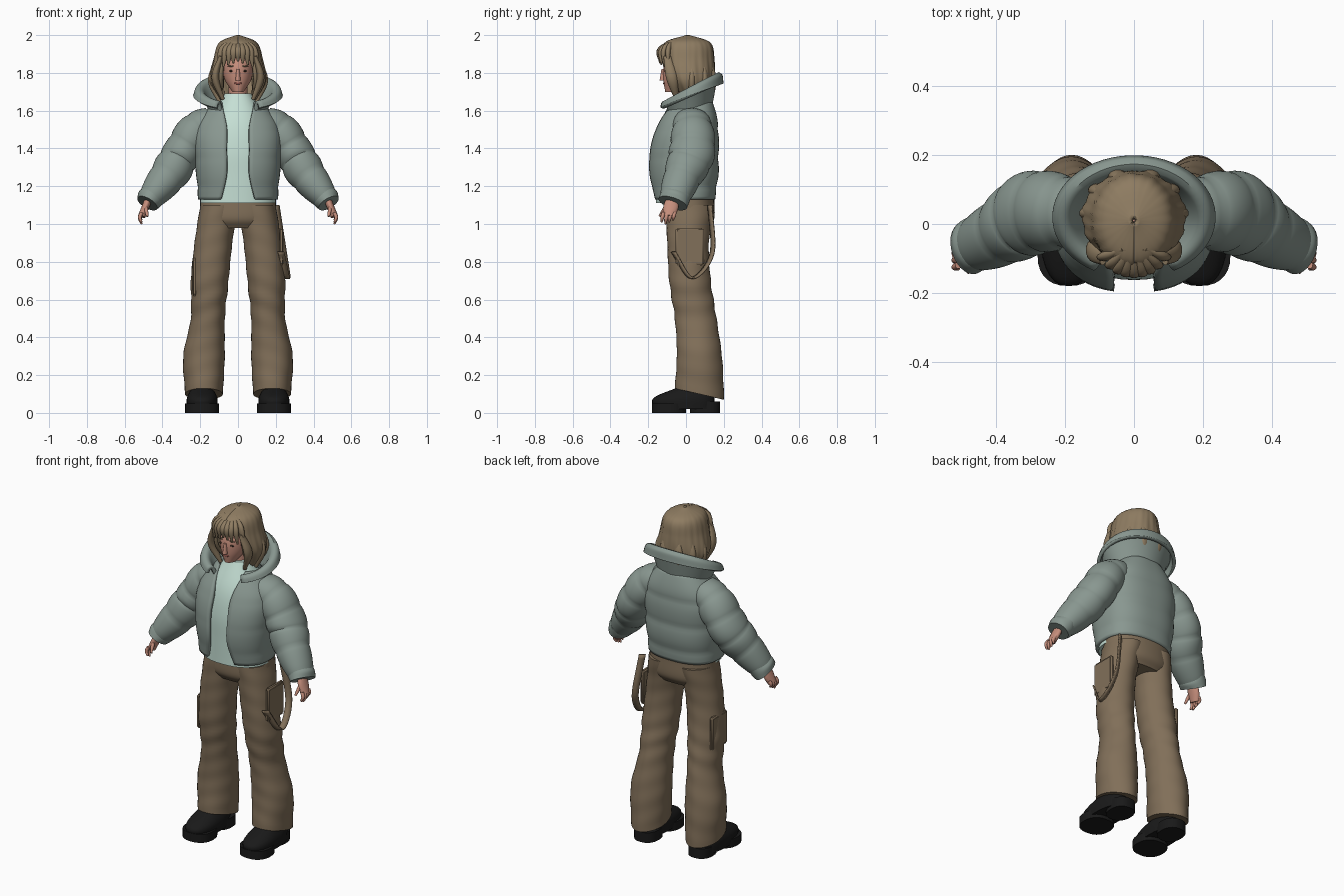
import bpy
import bmesh
from math import sin, cos, asin, pi, radians, sqrt, copysign, exp
from mathutils import Vector

cube = bpy.data.objects.get("Cube")
if cube:
    bpy.data.objects.remove(cube, do_unlink=True)


def paint(name, red, green, blue):
    material = bpy.data.materials.new(name)
    material.use_nodes = True
    material.diffuse_color = (red, green, blue, 1)
    shader = next(node for node in material.node_tree.nodes if node.type == 'BSDF_PRINCIPLED')
    shader.inputs["Base Color"].default_value = (red, green, blue, 1)
    return material


JACKET = paint("sage grey padding", .25, .31, .28)
SHIRT = paint("pale mint cotton", .56, .74, .66)
PANTS = paint("brown canvas", .22, .16, .1)
HAIR = paint("ash blond hair", .27, .2, .12)
SKIN = paint("skin", .56, .27, .2)
SHOE = paint("black leather", .01, .01, .01)
LIPS = paint("lips", .36, .11, .09)
LASHES = paint("dark lashes", .05, .03, .02)


def finish(name, bm, material, thick=0):
    mesh = bpy.data.meshes.new(name)
    bm.to_mesh(mesh)
    bm.free()
    mesh.materials.append(material)
    for polygon in mesh.polygons:
        polygon.use_smooth = True
    mesh.set_sharp_from_angle(angle=radians(50))
    part = bpy.data.objects.new(name, mesh)
    bpy.context.scene.collection.objects.link(part)
    if thick:
        shell = part.modifiers.new("thickness", 'SOLIDIFY')
        shell.thickness = thick
        shell.offset = -1


def along(values, f):
    """Smooth value at fraction f of evenly spread key values."""
    if not isinstance(values, tuple):
        return values
    last = len(values) - 1
    i = min(int(f * last), last - 1)
    t = f * last - i
    b, c = values[i], values[i + 1]
    a = values[i - 1] if i else b + b - c
    d = values[i + 2] if i + 1 < last else c + c - b
    return b + t / 2 * (c - a + t * (2 * a - 5 * b + 4 * c - d + t * (3 * (b - c) + d - a)))


def signed_power(value, power):
    return copysign(abs(value) ** power, value)


def tube(name, material, z, rx, ry, x=0, y=0, tilt=0, gap=None, sides=28, rings=24,
         follow=False, bump=None, mirror=1, power=1, thick=0):
    """Loft rings up z or along a path; a gap leaves the front open."""
    bm = bmesh.new()
    loops = []

    def centre(f):
        return Vector((along(x, f), along(y, f), along(z, f)))

    for i in range(rings + 1):
        f = i / rings
        middle, u, v = centre(f), Vector((1, 0, 0)), Vector((0, 1, 0))
        width, depth = along(rx, f), along(ry, f)
        if follow:
            tangent = centre(min(f + .01, 1)) - centre(max(f - .01, 0))
            u = v.cross(tangent).normalized()
            v = tangent.cross(u).normalized()
        start = 0
        if gap:
            start = asin(min(1, max(0, along(gap, f)) / width) ** (1 / power))
        loop = []
        for j in range(sides):
            turn = j / (sides - 1 if gap else sides)
            a = start - pi / 2 + turn * 2 * (pi - start)
            swell = bump(a, f, middle.z) if bump else 1
            point = middle + swell * (u * width * signed_power(cos(a), power)
                                      + v * depth * signed_power(sin(a), power))
            point.z += along(tilt, f) * sin(a)
            point.x *= mirror
            loop.append(bm.verts.new(point))
        loops.append(loop)
    for low, high in zip(loops, loops[1:]):
        for j in range(sides - 1 if gap else sides):
            k = (j + 1) % sides
            bm.faces.new((low[j], low[k], high[k], high[j]))
    if not gap:
        bm.faces.new(loops[0])
        bm.faces.new(loops[-1])
        bmesh.ops.recalc_face_normals(bm, faces=bm.faces)
    finish(name, bm, material, thick)


def blob(name, material, location, scale):
    bm = bmesh.new()
    bmesh.ops.create_uvsphere(bm, u_segments=16, v_segments=10, radius=1)
    bmesh.ops.scale(bm, vec=scale, verts=bm.verts)
    bmesh.ops.translate(bm, vec=location, verts=bm.verts)
    finish(name, bm, material)


# Surface rules: quilting, sleeve puffs, cloth creases, hair strands
def quilt(a, f, z):
    puff = abs(sin(pi * (z - 1.2) / .15)) ** .6
    return .98 + puff * (.03 + .02 * sin(a)) + .03 * max(0, -sin(a)) ** 6


def sleeve_puff(a, f, z):
    return .96 + .07 * abs(sin(pi * f * 5)) ** .6


def crease(a, f, z):
    knee = exp(-((z - .6) * 10) ** 2)
    return 1 + (.02 * knee + .01) * sin(55 * z + 2 * cos(a)) + .01 * sin(5 * a)


def strands(a, f, z):
    return 1 + .02 * sin(11 * a + 14 * z) * (1 - f) + .01 * sin(23 * a - 9 * z)


# Padded jacket with a spread collar
tube("jacket_body", JACKET, z=(1.13, 1.65), rx=(.21, .22, .23, .22, .13), ry=(.16, .18, .18, .16, .11),
     y=(-.01, -.01, .03), gap=(.09, .06, .06, .06, .09), sides=64, rings=32,
     bump=quilt, power=.8, thick=.02)
tube("collar", JACKET, z=(1.59, 1.7, 1.67), rx=(.15, .2, .22), ry=(.12, .15, .16), y=.02,
     tilt=(.04, .08, .07), gap=(.08, .1, .11), sides=48, thick=.02)

# Shirt, neck and trouser seat
tube("shirt", SHIRT, z=(1.11, 1.69), rx=(.2, .19, .19, .15, .07), ry=(.15, .15, .15, .13, .07),
     y=(-.01, -.01, .01), sides=40, power=.9)
tube("neck", SKIN, z=(1.6, 1.8), rx=.05, ry=.05, y=.01)
tube("trouser_seat", PANTS, z=(.98, 1.03, 1.13), rx=(.17, .2, .2), ry=(.1, .13, .13), y=.02,
     sides=40, power=.9)

for side, label in ((1, "left"), (-1, "right")):
    # Sleeve and cuff
    tube(label + "_sleeve", JACKET, x=(.13, .22, .3, .36, .46), y=(.03, .03, -.06),
         z=(1.56, 1.49, 1.37, 1.27, 1.14), rx=(.07, .1, .1, .1, .07), ry=(.09, .12, .08),
         sides=36, rings=40, follow=True, bump=sleeve_puff, mirror=side)
    tube(label + "_cuff", JACKET, x=(.45, .48), y=(-.05, -.07), z=(1.16, 1.11),
         rx=(.06, .07, .06), ry=.08, follow=True, mirror=side)

    # Hand with four fingers and a thumb
    tube(label + "_palm", SKIN, x=(.47, .51), y=(-.07, -.09), z=(1.14, 1.04),
         rx=.02, ry=(.03, .04, .03), sides=16, follow=True, mirror=side)
    for i in range(4):
        y = .02 * i - .12
        tube(f"{label}_finger_{i}", SKIN, x=(.51, .52, .51), y=(y, y - .01),
             z=(1.06, 1 + .01 * abs(i - 1)), rx=(.01, .01, .005), ry=(.01, .01, .005),
             sides=10, rings=8, follow=True, mirror=side)
    tube(label + "_thumb", SKIN, x=(.49, .48), y=(-.1, -.14), z=(1.1, 1.04),
         rx=(.01, .01, .006), ry=(.01, .01, .006), sides=10, rings=8, follow=True, mirror=side)

    # Flared trouser leg, longer at the heel
    tube(label + "_trouser_leg", PANTS, x=(.18, .18, .16, .15, .13, .1), y=(.07, .07, .05, .02, .01, .02),
         z=(.1, 1.1), rx=(.1, .11, .09, .1, .1, .1), ry=(.13, .12, .11, .11, .11, .13),
         tilt=(-.03, 0, 0, 0), sides=36, rings=50, bump=crease, mirror=side)

    # Cargo pocket, thinning towards its front and back edges
    bm = bmesh.new()
    bmesh.ops.create_cube(bm, size=1)
    bmesh.ops.scale(bm, vec=(.04, .15, .2), verts=bm.verts)
    bmesh.ops.bevel(bm, geom=bm.edges[:], offset=.01, segments=3, affect='EDGES')
    for vert in bm.verts:
        vert.co.x *= 1 - 100 * vert.co.y ** 2
    bmesh.ops.translate(bm, vec=(side * .23, .02, .8 + side * .08), verts=bm.verts)
    finish(label + "_cargo_pocket", bm, PANTS)

    # Chunky shoe with a split sole
    tube(label + "_shoe_upper", SHOE, x=.19, y=(-.01, -.01, .05), z=(.02, .08, .14),
         rx=(.08, .08, .05), ry=(.16, .16, .08), power=.85, mirror=side)
    tube(label + "_front_sole", SHOE, x=.19, y=-.09, z=(0, .05), rx=.09, ry=.09,
         rings=4, power=.85, mirror=side)
    tube(label + "_heel", SHOE, x=.18, y=.1, z=(0, .06), rx=.07, ry=.08,
         rings=4, power=.85, mirror=side)

# Hanging side strap
bm = bmesh.new()
half = Vector((.016, .01, 0))
edges = []
for i in range(33):
    f = i / 32
    point = Vector((along((.2, .24, .26, .23), f), along((.13, .14, .03, -.07), f),
                    along((1.1, .84, .71, .85), f)))
    edges.append((bm.verts.new(point - half), bm.verts.new(point + half)))
for (a, b), (c, d) in zip(edges, edges[1:]):
    bm.faces.new((a, b, d, c))
finish("side_strap", bm, PANTS, thick=.008)

# Head and face
tube("head", SKIN, z=(1.7, 1.95), rx=(.03, .07, .08, .08, .06), ry=(.04, .09, .1, .1, .08),
     y=(-.07, -.03, -.02, 0, 0), sides=36)
tube("nose", SKIN, z=(1.76, 1.82), rx=(.014, .008), ry=(.02, .01), y=-.12, sides=14, rings=8)
blob("mouth", LIPS, (0, -.116, 1.745), (.02, .005, .006))
for side, label in ((1, "left"), (-1, "right")):
    blob(label + "_eye", LASHES, (side * .034, -.11, 1.81), (.015, .005, .005))
    blob(label + "_brow", HAIR, (side * .036, -.11, 1.836), (.02, .005, .004))

# Bobbed hair, open around the face
tube("hair_shell", HAIR, z=(1.66, 1.76, 1.87, 1.96, 2), rx=(.1, .15, .13, .1, .01),
     ry=(.08, .13, .14, .12, .01), y=(.04, .01, .01), gap=(.09, .09, .08, 0, 0),
     sides=72, rings=48, bump=strands, thick=.02)

# Swept fringe
for i in range(-4, 5):
    x = i * .026
    y = -.14 * sqrt(1 - (x / .14) ** 2)
    tube(f"fringe_lock_{i + 5}", HAIR, x=(x * .3, x * .8, x), y=(-.07, y, y),
         z=(1.97, 1.92, 1.86 - abs(x) * .35), rx=(.01, .02, .005), ry=(.01, .014, .004),
         sides=12, rings=16, follow=True)

# Long locks framing the face and falling to the nape
for side, label in ((1, "left"), (-1, "right")):
    tube(label + "_face_lock", HAIR, x=(.09, .12, .08), y=(-.1, -.05), z=(1.89, 1.66),
         rx=(.01, .02, .01), ry=(.02, .03, .01), sides=14, follow=True, mirror=side)
    for i in range(3):
        a = radians(5 + 32 * i)
        reach = (.11, .13, .1)
        tube(f"{label}_back_lock_{i}", HAIR, x=tuple(r * cos(a) for r in reach),
             y=tuple(.02 + r * sin(a) for r in reach), z=(1.87, 1.65),
             rx=(.01, .03, .01), ry=(.01, .02, .01), sides=14, follow=True, mirror=side)
